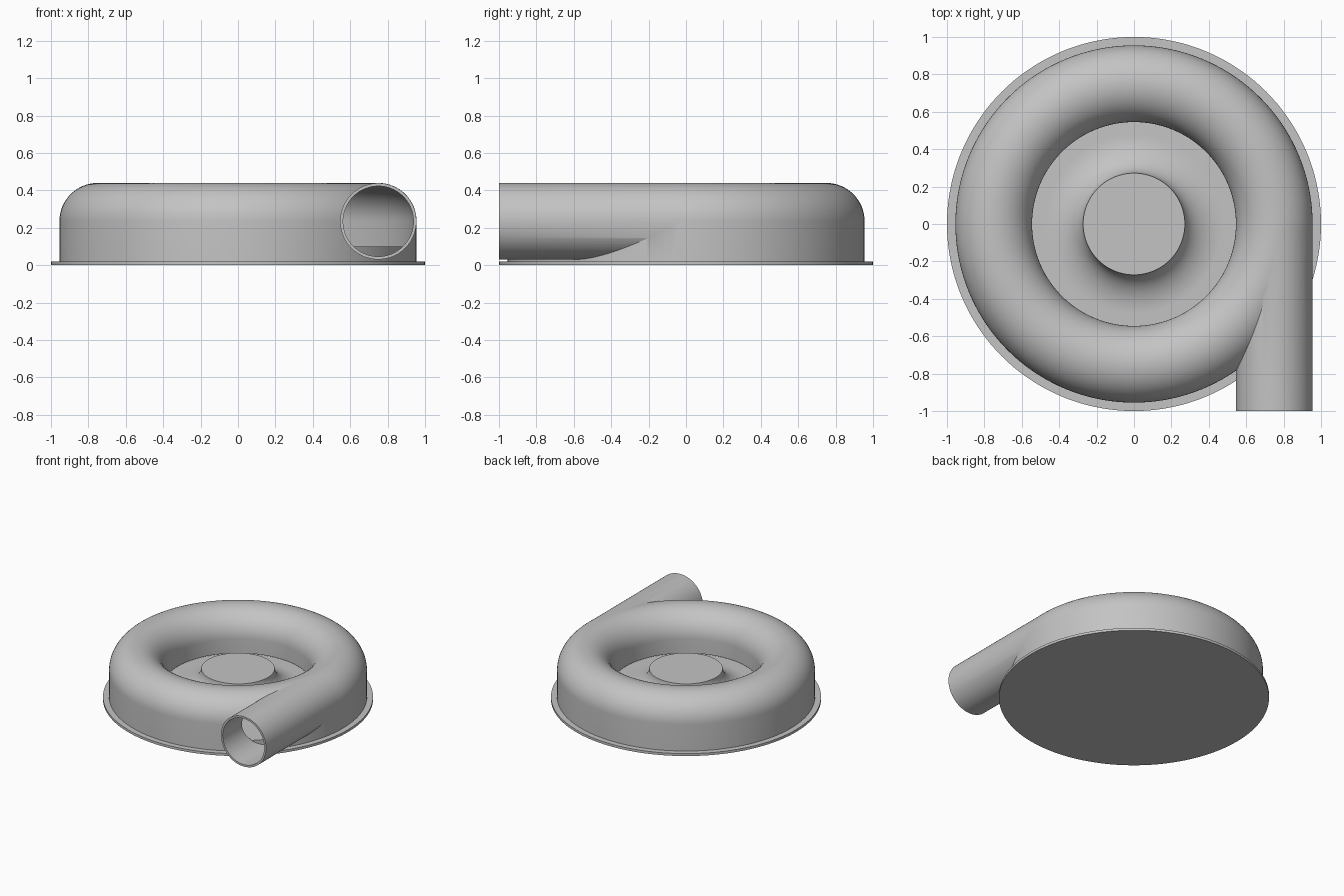
import bpy, bmesh
from math import sin, cos, pi
from mathutils import Matrix, Vector

if "Cube" in bpy.data.objects:
    bpy.data.objects.remove(bpy.data.objects["Cube"])

grey = bpy.data.materials.new("plain grey")
grey.use_nodes = True
grey.diffuse_color = (0.55, 0.55, 0.55, 1)
grey.node_tree.nodes["Principled BSDF"].inputs["Base Color"].default_value = (0.55, 0.55, 0.55, 1)

RING = 0.75      # radius of the scroll's centre line
AXIS_Z = 0.235   # height of the scroll's centre line
STEPS = 144


def add_object(name, bm):
    bmesh.ops.recalc_face_normals(bm, faces=bm.faces[:])
    mesh = bpy.data.meshes.new(name)
    bm.to_mesh(mesh)
    bm.free()
    mesh.materials.append(grey)
    obj = bpy.data.objects.new(name, mesh)
    bpy.context.collection.objects.link(obj)
    return obj


def arc(cx, cz, rx, rz, start, end, n):
    angles = [start + (end - start) * i / n for i in range(n + 1)]
    return [(cx + rx * cos(a), cz + rz * sin(a)) for a in angles]


def revolve(name, profile, closed):
    bm = bmesh.new()
    verts = [bm.verts.new((r, 0, z)) for r, z in profile]
    pairs = list(zip(verts, verts[1:]))
    if closed:
        pairs.append((verts[-1], verts[0]))
    edges = [bm.edges.new(p) for p in pairs]
    bmesh.ops.spin(bm, geom=verts + edges, cent=(0, 0, 0), axis=(0, 0, 1),
                   angle=2 * pi, steps=STEPS, use_merge=True)
    bmesh.ops.remove_doubles(bm, verts=bm.verts[:], dist=0.00001)
    return add_object(name, bm)


def pipe(name, radius, y0, y1):
    bm = bmesh.new()
    place = Matrix.Translation(Vector((RING, (y0 + y1) / 2, AXIS_Z))) @ Matrix.Rotation(pi / 2, 4, 'X')
    bmesh.ops.create_cone(bm, cap_ends=True, segments=96, radius1=radius,
                          radius2=radius, depth=y1 - y0, matrix=place)
    return add_object(name, bm)


def activate(obj):
    bpy.ops.object.select_all(action='DESELECT')
    obj.select_set(True)
    bpy.context.view_layer.objects.active = obj


def combine(target, other, operation):
    activate(target)
    mod = target.modifiers.new(operation.lower(), 'BOOLEAN')
    mod.operation = operation
    mod.solver = 'EXACT'
    mod.object = other
    bpy.ops.object.modifier_apply(modifier=mod.name)
    bpy.data.objects.remove(other)


def smooth(obj):
    activate(obj)
    bpy.ops.object.shade_smooth_by_angle(angle=pi / 6)


# Base flange, raised floor and flared central hub
hub_flare = arc(0.48, 0.25, 0.208, 0.15, 1.5 * pi, pi, 16)
base = revolve("base_and_hub", [(0, 0), (1, 0), (1, 0.02), (0.945, 0.02), (0.945, 0.1)]
               + hub_flare + [(0, 0.25)], False)
smooth(base)

# Scroll casing: arched ring with a straight outer wall and an inner lip
casing = revolve("scroll_casing", [(0.57, 0.01), (0.955, 0.01)]
                 + arc(RING, AXIS_Z, 0.205, 0.205, 0, pi, 32)
                 + [(0.545, 0.12), (0.57, 0.12)], True)

# Tangential outlet pipe, joined to the casing and hollowed with it
combine(casing, pipe("outlet_pipe", 0.204, -1, 0), 'UNION')
cavity = revolve("scroll_cavity", [(0.56, -0.05), (0.94, -0.05)]
                 + arc(RING, AXIS_Z, 0.19, 0.19, 0, pi, 32), True)
combine(casing, cavity, 'DIFFERENCE')
combine(casing, pipe("outlet_bore", 0.188, -1.1, 0), 'DIFFERENCE')
smooth(casing)
